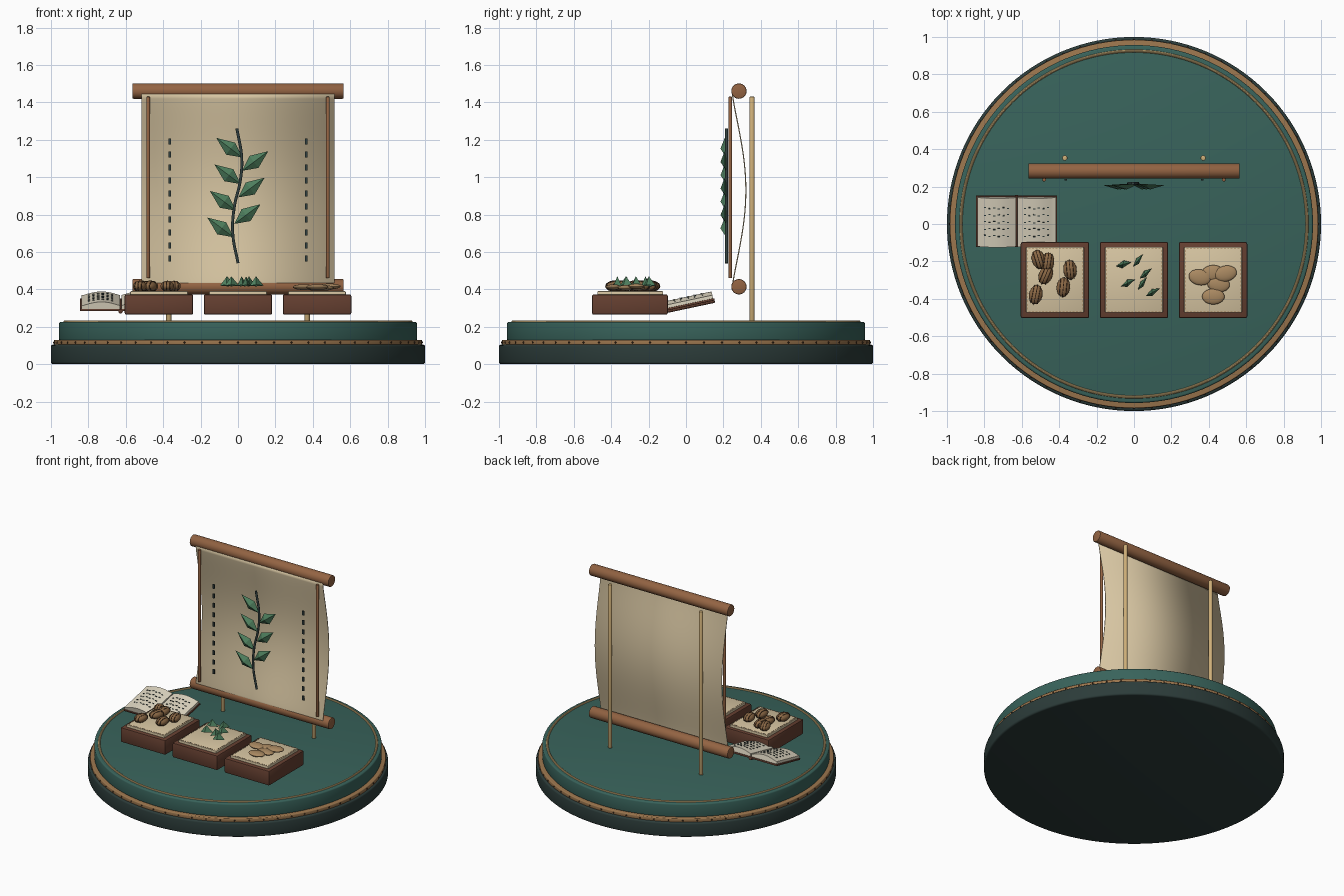
import bpy, bmesh
from math import sin, cos, pi, radians
from mathutils import Matrix, Vector, Euler

if "Cube" in bpy.data.objects:
    bpy.data.objects.remove(bpy.data.objects["Cube"])


def material(name, r, g, b):
    m = bpy.data.materials.new(name)
    m.diffuse_color = (r, g, b, 1)
    m.use_nodes = True
    m.node_tree.nodes["Principled BSDF"].inputs["Base Color"].default_value = m.diffuse_color
    return m


DARK = material("dark_teal", .025, .045, .042)
TEAL = material("teal", .04, .125, .105)
BRONZE = material("bronze", .33, .18, .075)
GOLD = material("pale_gold", .62, .43, .19)
WOOD = material("wood", .29, .125, .055)
BOXWOOD = material("dark_wood", .13, .05, .03)
CLOTH = material("parchment", .68, .56, .36)
PAPER = material("paper", .74, .68, .54)
INK = material("ink", .03, .05, .05)
LEAF = material("leaf_green", .075, .21, .11)
SEED = material("seed_brown", .26, .14, .06)
GROOVE = material("groove_brown", .06, .03, .015)
SLICE = material("root_slice", .4, .25, .12)


def finish(name, bm, mat, smooth=True):
    bmesh.ops.recalc_face_normals(bm, faces=bm.faces[:])
    me = bpy.data.meshes.new(name)
    bm.to_mesh(me)
    bm.free()
    ob = bpy.data.objects.new(name, me)
    bpy.context.collection.objects.link(ob)
    me.materials.append(mat)
    if smooth:
        bpy.context.view_layer.objects.active = ob
        bpy.ops.object.select_all(action='DESELECT')
        ob.select_set(True)
        bpy.ops.object.shade_smooth_by_angle(angle=radians(35))
    return ob


def placed(loc, rot=(0, 0, 0), scale=(1, 1, 1)):
    return Matrix.LocRotScale(Vector(loc), Euler(rot), Vector(scale))


def boxes(name, items, mat, bevel=0, world=Matrix()):
    bm = bmesh.new()
    for loc, size in items:
        bmesh.ops.create_cube(bm, size=1, matrix=world @ placed(loc, scale=size))
    if bevel:
        bmesh.ops.bevel(bm, geom=bm.edges[:], offset=bevel, segments=2,
                        affect='EDGES', profile=.5)
    return finish(name, bm, mat, bool(bevel))


def rod(name, loc, radius, length, mat, axis='Z', bevel=.003, world=Matrix()):
    rot = {'Z': (0, 0, 0), 'X': (0, pi / 2, 0), 'Y': (pi / 2, 0, 0)}[axis]
    bm = bmesh.new()
    bmesh.ops.create_cone(bm, cap_ends=True, segments=32, radius1=radius, radius2=radius,
                          depth=length)
    rim = [e for e in bm.edges if abs(e.verts[0].co.z - e.verts[1].co.z) < 1e-6]
    bmesh.ops.bevel(bm, geom=rim, offset=bevel, segments=2, affect='EDGES', profile=.5)
    bm.transform(world @ placed(loc, rot))
    return finish(name, bm, mat)


def ring(bm, major, minor, matrix, n=128, k=10):
    rows = [[bm.verts.new(matrix @ Vector(((major + minor * cos(b)) * cos(a),
                                           (major + minor * cos(b)) * sin(a), minor * sin(b))))
             for b in (2 * pi * j / k for j in range(k))]
            for a in (2 * pi * i / n for i in range(n))]
    for i in range(n):
        for j in range(k):
            r, s = rows[i], rows[(i + 1) % n]
            bm.faces.new((r[j], s[j], s[(j + 1) % k], r[(j + 1) % k]))


def disk(name, radius, z0, z1, mat, bevel):
    ob = rod(name, (0, 0, (z0 + z1) / 2), radius, z1 - z0, mat, bevel=bevel)
    return ob


def lathe_disk(name, radius, z0, z1, mat, bevel):
    bm = bmesh.new()
    bmesh.ops.create_cone(bm, cap_ends=True, segments=128, radius1=radius, radius2=radius,
                          depth=z1 - z0, matrix=placed((0, 0, (z0 + z1) / 2)))
    rim = [e for e in bm.edges if abs(e.verts[0].co.z - e.verts[1].co.z) < 1e-6]
    bmesh.ops.bevel(bm, geom=rim, offset=bevel, segments=3, affect='EDGES', profile=.5)
    return finish(name, bm, mat)


def folded_leaf(bm, base, tip, side, lift):
    # four facets meeting on a raised ridge, closed underneath
    base, tip, side, lift = map(Vector, (base, tip, side, lift))
    mid = base.lerp(tip, .45)
    b, t, l, r = (bm.verts.new(p) for p in (base, tip, mid + side, mid - side))
    top, low = bm.verts.new(mid + lift), bm.verts.new(mid + lift * .75)
    for p, q in ((b, l), (l, t), (t, r), (r, b)):
        bm.faces.new((p, q, top))
        bm.faces.new((q, p, low))


# round plinth
lathe_disk("plinth_lower", 1.0, 0, .105, DARK, .012)
lathe_disk("plinth_band", .985, .1, .13, BRONZE, .006)
lathe_disk("plinth_upper", .957, .125, .226, TEAL, .01)
bm = bmesh.new()
ring(bm, .925, .008, placed((0, 0, .226)))
finish("plinth_top_trim", bm, GOLD)
bm = bmesh.new()
for i in range(64):
    a = 2 * pi * i / 64
    bmesh.ops.create_icosphere(bm, subdivisions=1, radius=.006,
                               matrix=placed((.985 * cos(a), .985 * sin(a), .116)))
finish("plinth_band_studs", bm, GROOVE)

# hanging scroll: rollers, posts, billowing sheet, side battens
for label, z in (("top", 1.46), ("bottom", .414)):
    rod(label + "_roller", (0, .283, z), .041, 1.13, WOOD, 'X', .006)
for label, s in (("left", -1), ("right", 1)):
    rod(label + "_post", (s * .37, .353, .83), .014, 1.2, GOLD)
    rod(label + "_batten", (s * .48, .237, .945), .01, .97, WOOD)
    boxes(label + "_dashes", [((s * .365, .237, .565 + i * .0695), (.015, .008, .032))
                              for i in range(10)], INK)
bm = bmesh.new()
N = 40
rows = []
for i in range(N + 1):
    t = i / N
    y = .248 + .072 * sin(pi * t) ** 1.2 if 0 < t < 1 else .248
    rows.append([bm.verts.new((x, y, .415 + 1.03 * t)) for x in (-.516, .516)])
for a, b in zip(rows, rows[1:]):
    bm.faces.new((a[0], a[1], b[1], b[0]))
sheet = finish("scroll_sheet", bm, CLOTH)
mod = sheet.modifiers.new("thickness", 'SOLIDIFY')
mod.thickness, mod.offset = .006, 0

# painted sprig: winding stem and alternating leaves
cu = bpy.data.curves.new("sprig_stem", 'CURVE')
cu.dimensions, cu.bevel_depth, cu.bevel_resolution, cu.use_fill_caps = '3D', .008, 3, True
pts = [(0, .54), (-.028, .7), (-.02, .84), (.012, .98), (.02, 1.1), (-.006, 1.26)]
sp = cu.splines.new('BEZIER')
sp.bezier_points.add(len(pts) - 1)
for p, (x, z) in zip(sp.bezier_points, pts):
    p.co = (x, .217, z)
    p.handle_left_type = p.handle_right_type = 'AUTO'
stem = bpy.data.objects.new("sprig_stem", cu)
bpy.context.collection.objects.link(stem)
cu.materials.append(INK)
bm = bmesh.new()
for i in range(7):
    s = -1 if i % 2 == 0 else 1
    z = 1.105 - i * .071
    x = .024 * sin((z - .88) / .38 * pi / 1.1)
    folded_leaf(bm, (x, .215, z), (x + s * .14, .207, z + .105),
                (-s * .024, .002, .032), (0, -.027, 0))
finish("sprig_leaves", bm, LEAF, False)

# three specimen trays with pads and stitched edges
for label, cx in (("left", -.4225), ("middle", 0), ("right", .4225)):
    boxes(label + "_tray", [((cx, -.3, .319), (.366, .406, .108))], BOXWOOD, .009)
    boxes(label + "_tray_pad", [((cx, -.298, .377), (.308, .352, .026))], CLOTH, .004)
    st = []
    for i in range(16):
        f = (i + .5) / 16 - .5
        for s in (-1, 1):
            st.append(((cx + f * .29, -.298 + s * .168, .39), (.01, .003, .004)))
            st.append(((cx + s * .146, -.298 + f * .33, .39), (.003, .011, .004)))
    boxes(label + "_tray_stitches", st, BRONZE)

# seeds: x, y, turn
seeds, grooves = bmesh.new(), bmesh.new()
for x, y, a in ((-.51, -.19, .3), (-.463, -.205, -.15), (-.472, -.272, -.4),
                (-.342, -.245, .1), (-.378, -.338, -.1), (-.525, -.378, -.2)):
    m = placed((x, y, .417), (0, 0, a), (.036, .052, .029))
    bmesh.ops.create_uvsphere(seeds, u_segments=24, v_segments=14, radius=1, matrix=m)
    for off in (-.5, 0, .5):
        r = (1 - off * off) ** .5
        ring(grooves, r, .06, m @ placed((off, 0, 0), (0, pi / 2, 0)), 24, 6)
finish("seeds", seeds, SEED)
finish("seed_grooves", grooves, GROOVE)

# dried leaves standing as little folded tents
bm = bmesh.new()
for x, y, a in ((-.055, -.215, .25), (.022, -.195, .9), (.062, -.265, .7),
                (-.032, -.315, .45), (.045, -.318, .95), (.1, -.365, .5)):
    d = Vector((cos(a), sin(a), 0)) * .042
    c = Vector((x, y, .42))
    folded_leaf(bm, c - d, c + d, (-.022 * sin(a) + .01, .022 * cos(a), -.004), (0, 0, .05))
finish("dried_leaves", bm, LEAF, False)

# overlapping root slices
bm = bmesh.new()
for i, (x, y, a) in enumerate(((.42, -.262, .1), (.352, -.285, -.2), (.49, -.265, .2),
                               (.452, -.322, -.1), (.424, -.388, 0))):
    bmesh.ops.create_uvsphere(bm, u_segments=28, v_segments=12, radius=1,
                              matrix=placed((x, y, .408 + .004 * (i % 3)), (0, 0, a),
                                            (.06, .042, .015)))
finish("root_slices", bm, SLICE)

# open book, tilted up toward the back
B = placed((-.628, .016, .312), (radians(12), 0, 0))
rod("book_spine", (0, 0, -.001), .012, .28, BOXWOOD, 'Y', world=B)
boxes("book_covers", [((s * .11, 0, .006), (.214, .28, .012)) for s in (-1, 1)],
      BOXWOOD, .003, B)


def page_z(u):
    return .03 + .02 * sin(pi * min(1, u * 1.05))


bm = bmesh.new()
for s in (-1, 1):
    prof = [(.004, .012)] + [(.004 + .206 * i / 14, page_z(i / 14)) for i in range(15)]
    prof.append((.21, .012))
    ends = [[bm.verts.new(B @ Vector((s * x, y, z))) for x, z in prof] for y in (-.134, .134)]
    for e in ends:
        bm.faces.new(e)
    n = len(prof)
    for i in range(n):
        j = (i + 1) % n
        bm.faces.new((ends[0][i], ends[0][j], ends[1][j], ends[1][i]))
finish("book_pages", bm, PAPER)
marks = []
for s in (-1, 1):
    for r in range(5):
        for c in range(6):
            u = .2 + .12 * c
            marks.append(((s * (.004 + .206 * u), -.075 + .038 * r + .006 * ((c + r) % 2),
                           page_z(u) + .001), (.012, .005, .005)))
boxes("book_marks", marks, INK, world=B)
